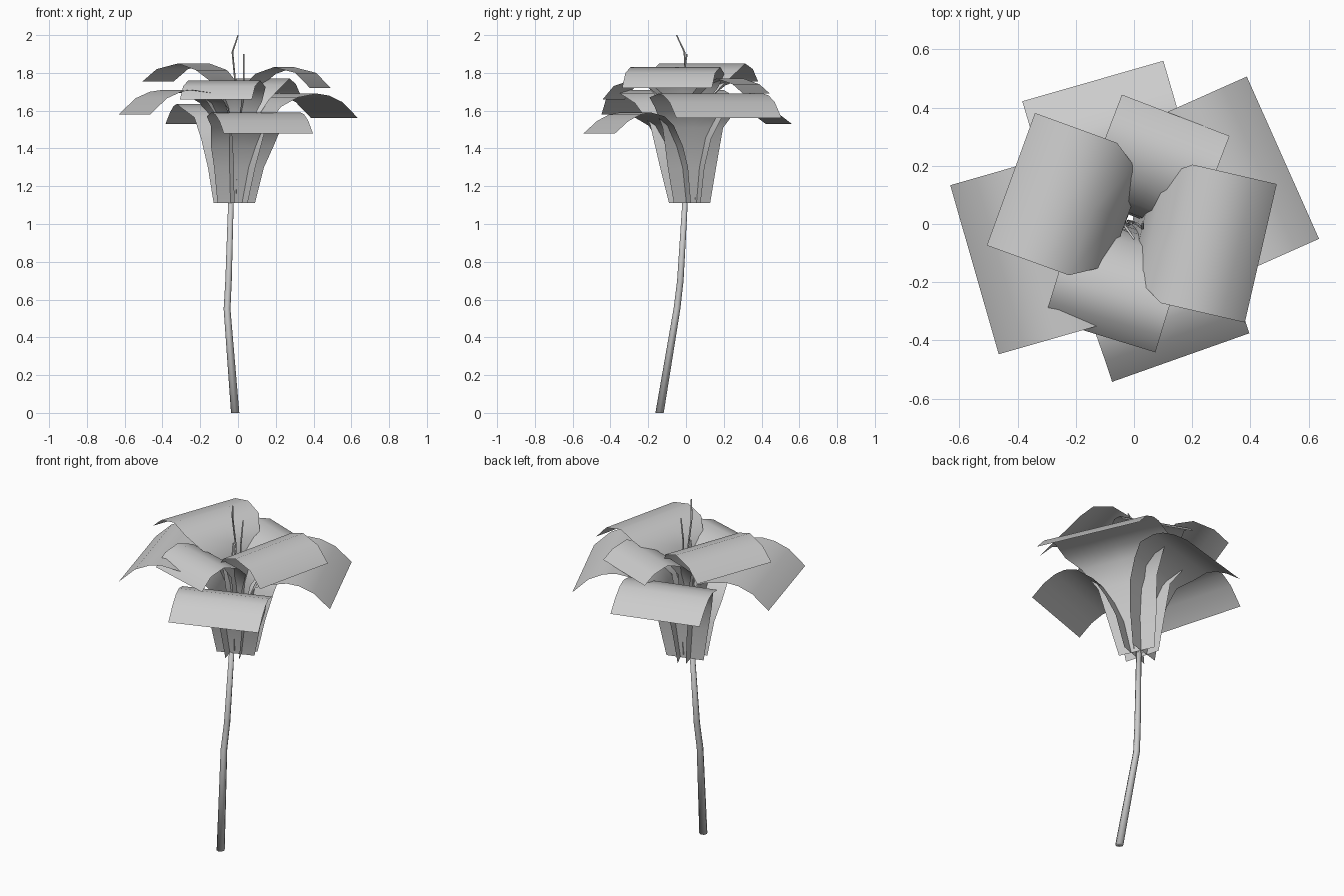
import bpy, bmesh, math
from mathutils import Vector

if "Cube" in bpy.data.objects:
    bpy.data.objects.remove(bpy.data.objects["Cube"])

def material(name, v):
    m = bpy.data.materials.new(name)
    m.diffuse_color = (v, v, v, 1)
    m.use_nodes = True
    m.node_tree.nodes["Principled BSDF"].inputs["Base Color"].default_value = m.diffuse_color
    return m

GREY = material("soft grey", 0.6)

def finish(name, bm):
    me = bpy.data.meshes.new(name)
    bm.to_mesh(me)
    bm.free()
    for p in me.polygons:
        p.use_smooth = True
    ob = bpy.data.objects.new(name, me)
    ob.data.materials.append(GREY)
    bpy.context.collection.objects.link(ob)
    return ob

def petal(name, angle, rows):
    """Sheet swept outwards: each row is (radius, height, half width)."""
    a = math.radians(angle)
    out = Vector((math.cos(a), math.sin(a), 0))
    side = Vector((-math.sin(a), math.cos(a), 0))
    bm = bmesh.new()
    last = None
    for r, z, w in rows:
        # the necks lean slightly towards the top of the stem
        k = min(1, max(0, (1.55 - z) / 0.45))
        c = out * r + Vector((-0.02 * k, 0.02 * k, z))
        row = [bm.verts.new(c + side * w * t) for t in (-1, 0, 1)]
        if last:
            for i in range(2):
                bm.faces.new((last[i], row[i], row[i + 1], last[i + 1]))
        last = row
    return finish(name, bm)

def tube(name, pts, radii, n):
    """Tapered tube through points, with closed ends."""
    bm = bmesh.new()
    last = None
    for p, r in zip(pts, radii):
        ring = [bm.verts.new(Vector(p) + Vector((r * math.cos(2 * math.pi * i / n),
                r * math.sin(2 * math.pi * i / n), 0))) for i in range(n)]
        if last:
            for i in range(n):
                j = (i + 1) % n
                bm.faces.new((last[i], last[j], ring[j], ring[i]))
        else:
            bm.faces.new(ring[::-1])
        last = ring
    bm.faces.new(last)
    return finish(name, bm)

def outer_petal(name, angle, r, w, crest, tip):
    petal(name, angle, [
        (0.03, 1.11, 0.105), (0.05, 1.30, 0.14), (0.085, crest - 0.18, 0.175),
        (0.14, crest - 0.07, w * 0.8), (0.21, crest - 0.02, w), (r * 0.58, crest, w),
        (r * 0.70, crest - 0.01, w), (r * 0.84, crest - 0.045, w), (r, tip, w)])

def inner_petal(name, angle, r, w, crest, tip):
    petal(name, angle, [
        (0.015, 1.13, 0.035), (0.02, 1.40, 0.05), (0.03, crest - 0.24, 0.075),
        (0.066, crest - 0.11, w * 0.77), (0.15, crest - 0.035, w), (0.25, crest, w),
        (0.25 + (r - 0.25) * 0.6, crest - 0.03, w), (r, tip, w)])

# lower, outer layer
outer_petal("outer_petal_left", 196, 0.57, 0.302, 1.71, 1.58)
outer_petal("outer_petal_right", 24, 0.56, 0.305, 1.69, 1.56)
outer_petal("outer_petal_back", 106, 0.51, 0.252, 1.635, 1.53)
outer_petal("outer_petal_front", 289.5, 0.49, 0.25, 1.59, 1.48)

# upper, inner layer
inner_petal("inner_petal_left", 160, 0.45, 0.242, 1.85, 1.755)
inner_petal("inner_petal_right", -13, 0.447, 0.244, 1.83, 1.72)
inner_petal("inner_petal_front", 253, 0.40, 0.199, 1.76, 1.66)
inner_petal("inner_petal_back", 69, 0.40, 0.198, 1.77, 1.69)

# bent stem
tube("stem", [(-0.015, -0.14, 0), (-0.058, -0.048, 0.55), (-0.05, -0.03, 0.70),
              (-0.035, 0, 1.2)], [0.022, 0.018, 0.017, 0.014], 8)

# thin stamens
tube("stamen_tall", [(-0.03, 0, 1.2), (-0.015, 0, 1.75), (-0.03, -0.008, 1.91),
                     (0, -0.05, 2.0)], [0.005] * 3 + [0.004], 5)
tube("stamen_short", [(-0.02, 0.01, 1.2), (0.01, 0, 1.5), (0.03, -0.015, 1.77),
                      (0.03, 0.005, 1.9)], [0.005] * 3 + [0.004], 5)
tube("stamen_low", [(-0.055, 0, 1.36), (-0.03, -0.02, 1.6), (-0.01, -0.03, 1.77)],
     [0.005, 0.005, 0.004], 5)
